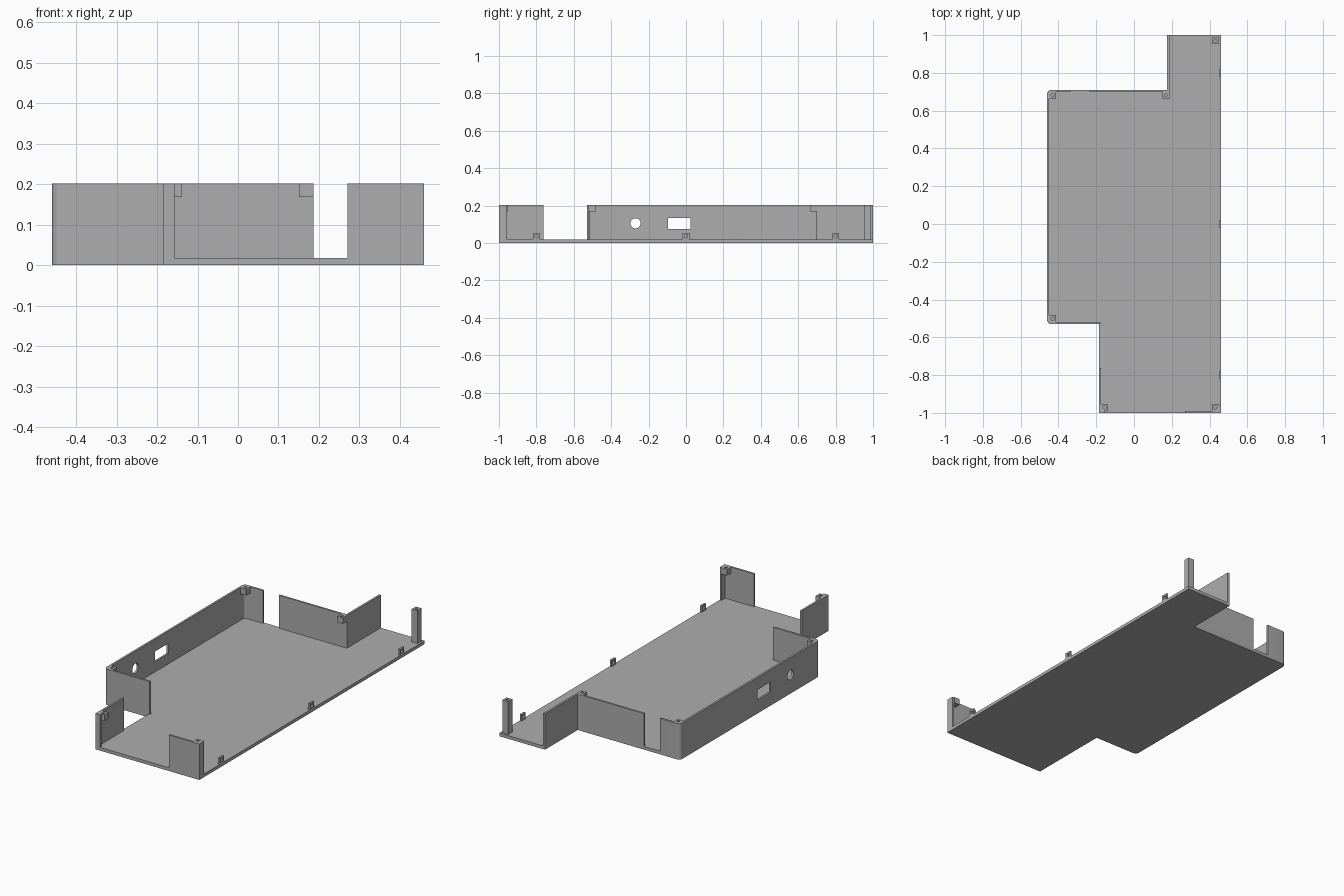
import bpy, bmesh
from math import cos, sin, radians, pi
from mathutils import Matrix

if "Cube" in bpy.data.objects:
    bpy.data.objects.remove(bpy.data.objects["Cube"], do_unlink=True)

FLOOR, TOP, WALL, RADIUS = 0.018, 0.202, 0.011, 0.022
LEFT, RIGHT, FRONT, BACK = -0.46, 0.46, -0.53, 0.71   # main body limits
NOTCH_FRONT, NOTCH_BACK = -0.185, 0.176               # x of the stepped edges

grey = bpy.data.materials.new("plain_grey")
grey.use_nodes = True
grey.diffuse_color = (0.42, 0.42, 0.42, 1)
grey.node_tree.nodes["Principled BSDF"].inputs["Base Color"].default_value = grey.diffuse_color


def make(name, bm):
    bmesh.ops.recalc_face_normals(bm, faces=bm.faces[:])
    mesh = bpy.data.meshes.new(name)
    bm.to_mesh(mesh)
    bm.free()
    mesh.materials.append(grey)
    ob = bpy.data.objects.new(name, mesh)
    bpy.context.collection.objects.link(ob)
    return ob


def prism(name, outline, z0=FLOOR, z1=TOP):
    bm = bmesh.new()
    face = bm.faces.new([bm.verts.new((x, y, z0)) for x, y in outline])
    up = bmesh.ops.extrude_face_region(bm, geom=[face])["geom"]
    verts = [v for v in up if isinstance(v, bmesh.types.BMVert)]
    bmesh.ops.translate(bm, vec=(0, 0, z1 - z0), verts=verts)
    return make(name, bm)


def box(name, x0, x1, y0, y1, z0=FLOOR, z1=TOP):
    return prism(name, [(x0, y0), (x1, y0), (x1, y1), (x0, y1)], z0, z1)


def cylinder(name, centre, radius, depth, axis, sides):
    bm = bmesh.new()
    turn = Matrix.Rotation(pi / 2, 4, "Y") if axis == "X" else Matrix()
    bmesh.ops.create_cone(bm, cap_ends=True, segments=sides, radius1=radius, radius2=radius,
                          depth=depth, matrix=Matrix.Translation(centre) @ turn)
    return make(name, bm)


def cut(target, cutter):
    mod = target.modifiers.new("cut", "BOOLEAN")
    mod.operation, mod.solver, mod.object = "DIFFERENCE", "EXACT", cutter
    bpy.context.view_layer.objects.active = target
    bpy.ops.object.modifier_apply(modifier=mod.name)
    bpy.data.objects.remove(cutter, do_unlink=True)


def arc(cx, cy, r, start, steps=6):
    angles = [radians(start + 90 * i / steps) for i in range(steps + 1)]
    return [(cx + r * cos(a), cy + r * sin(a)) for a in angles]


# Floor plate with rounded left corners
ax, back_y, front_y = LEFT + RADIUS, BACK - RADIUS, FRONT + RADIUS
outer = arc(ax, back_y, RADIUS, 90) + arc(ax, front_y, RADIUS, 180)
inner = arc(ax, back_y, RADIUS - WALL, 90) + arc(ax, front_y, RADIUS - WALL, 180)
prism("floor_plate", outer + [(NOTCH_FRONT, FRONT), (NOTCH_FRONT, -1), (RIGHT, -1), (RIGHT, 1),
                              (NOTCH_BACK, 1), (NOTCH_BACK, BACK)], 0, FLOOR)

# Side wall wrapping round both corners, with a round and a rectangular port
side_wall = prism("side_wall", [(-0.335, BACK)] + outer +
                  [(-0.178, FRONT), (-0.178, FRONT + WALL)] + inner[::-1] + [(-0.335, BACK - WALL)])
cut(side_wall, cylinder("round_cutter", (LEFT, -0.27, 0.105), 0.027, 0.1, "X", 32))
cut(side_wall, box("port_cutter", LEFT - 0.05, LEFT + 0.05, -0.095, 0.023, 0.075, 0.133))

# Stepped back wall
prism("back_wall", [(-0.236, BACK - WALL), (NOTCH_BACK + WALL, BACK - WALL), (NOTCH_BACK + WALL, 1),
                    (NOTCH_BACK, 1), (NOTCH_BACK, BACK), (-0.236, BACK)])

# Front corner walls
x = NOTCH_FRONT
prism("front_left_step_wall", [(x, -1), (-0.157, -1), (-0.157, WALL - 1), (x + WALL, WALL - 1),
                               (x + WALL, -0.763), (x, -0.763)])
prism("front_corner_wall", [(0.27, -1), (RIGHT, -1), (RIGHT, -0.957), (RIGHT - WALL, -0.957),
                            (RIGHT - WALL, WALL - 1), (0.27, WALL - 1)])

# Screw blocks tucked under the rim, and one full-height post
SIZE = 0.036
blocks = {
    "back_left_block": (LEFT + WALL, BACK - WALL - SIZE, 0.168),
    "front_left_block": (LEFT + WALL, FRONT + WALL, 0.168),
    "step_front_block": (NOTCH_FRONT + WALL, WALL - 1, 0.168),
    "step_back_block": (NOTCH_BACK + WALL - SIZE, BACK - WALL - SIZE, 0.168),
    "front_corner_block": (RIGHT - WALL - SIZE, WALL - 1, 0.168),
    "back_corner_post": (RIGHT - WALL - SIZE, 0.988 - SIZE, FLOOR),
}
for name, (bx, by, bz) in blocks.items():
    block = box(name, bx, bx + SIZE, by, by + SIZE, bz)
    hole = cylinder("screw_cutter", (bx + SIZE / 2, by + SIZE / 2, TOP), 0.008, 0.05, "Z", 16)
    cut(block, hole)

# Pierced tabs along the open edge
for label, y in (("front", -0.8), ("middle", 0), ("back", 0.8)):
    tab = box(label + "_edge_tab", RIGHT - WALL, RIGHT, y - 0.018, y + 0.018, FLOOR, 0.054)
    cut(tab, cylinder("tab_cutter", (RIGHT, y, 0.036), 0.009, 0.1, "X", 16))

# Smooth only the rounded surfaces
bpy.ops.object.select_all(action="DESELECT")
for ob in bpy.context.collection.objects:
    if ob.type == "MESH" and ob.data.materials and ob.data.materials[0] == grey:
        ob.select_set(True)
        bpy.context.view_layer.objects.active = ob
bpy.ops.object.shade_smooth_by_angle(angle=radians(30))
